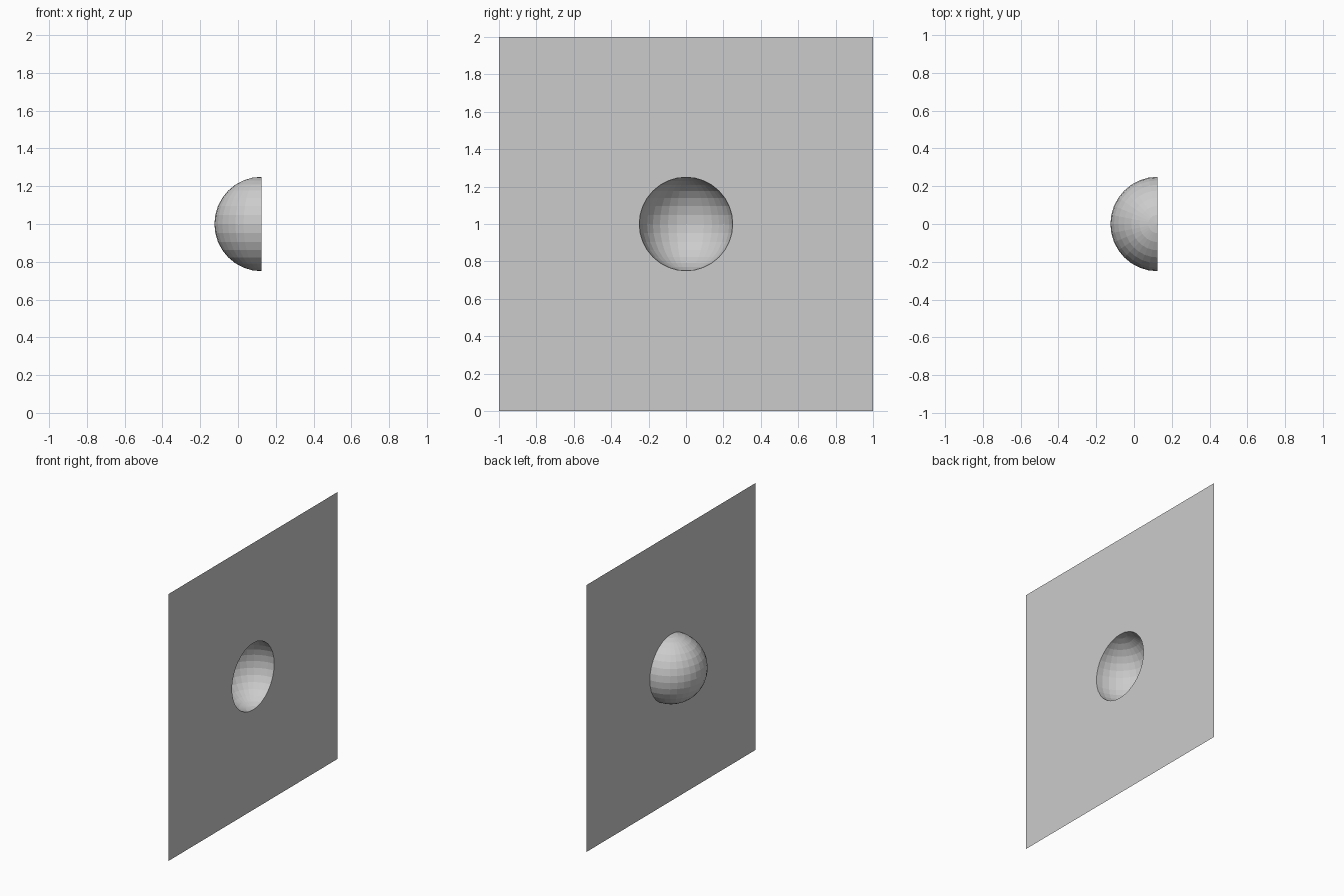
import bpy
import bmesh
from mathutils import Vector

if "Cube" in bpy.data.objects:
    bpy.data.objects.remove(bpy.data.objects["Cube"])

RADIUS = 0.25
PANEL_X = 0.125
HALF = 1.0

bm = bmesh.new()

# Hemispherical dimple: the -x half of a low-poly sphere
bmesh.ops.create_uvsphere(bm, u_segments=32, v_segments=16, radius=RADIUS)
bmesh.ops.delete(bm, geom=[v for v in bm.verts if v.co.x > 1e-4], context='VERTS')

# Flat square panel: extrude the rim outward and project it onto the square outline
rim = [e for e in bm.edges if e.is_boundary]
new = bmesh.ops.extrude_edge_only(bm, edges=rim)["geom"]
for v in (g for g in new if isinstance(g, bmesh.types.BMVert)):
    scale = HALF / max(abs(v.co.y), abs(v.co.z))
    v.co = Vector((0, v.co.y * scale, v.co.z * scale))

# Stand it on the floor, open side of the dimple facing +x
bmesh.ops.translate(bm, verts=bm.verts, vec=(PANEL_X, 0, HALF))
bmesh.ops.recalc_face_normals(bm, faces=bm.faces)
if sum((f.normal.x * f.calc_area() for f in bm.faces)) < 0:
    bmesh.ops.reverse_faces(bm, faces=bm.faces)

mesh = bpy.data.meshes.new("dimpled_panel")
bm.to_mesh(mesh)
bm.free()
panel = bpy.data.objects.new("dimpled_panel", mesh)
bpy.context.collection.objects.link(panel)
